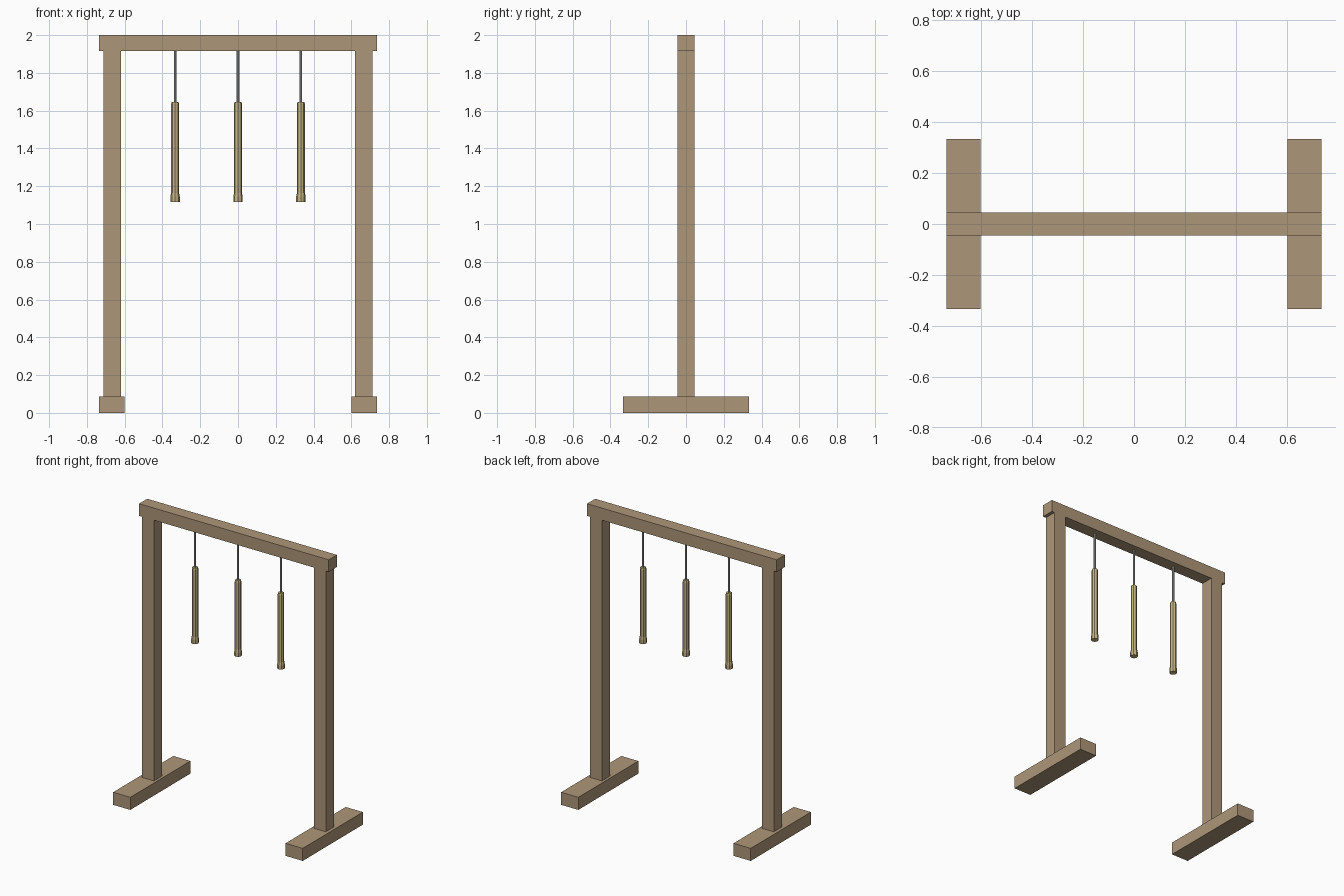
import bpy, bmesh
from math import cos, sin, tau
from mathutils import Vector

cube = bpy.data.objects.get("Cube")
if cube:
    bpy.data.objects.remove(cube, do_unlink=True)


def material(name, rgb):
    m = bpy.data.materials.new(name)
    m.use_nodes = True
    m.diffuse_color = (*rgb, 1)
    m.node_tree.nodes["Principled BSDF"].inputs["Base Color"].default_value = (*rgb, 1)
    return m


wood = material("light_wood", (0.42, 0.305, 0.19))
brass = material("pale_brass", (0.56, 0.46, 0.23))
steel = material("grey_cord", (0.45, 0.45, 0.45))


def add_object(name, bm, mat):
    bmesh.ops.recalc_face_normals(bm, faces=bm.faces)
    mesh = bpy.data.meshes.new(name)
    bm.to_mesh(mesh)
    bm.free()
    mesh.materials.append(mat)
    ob = bpy.data.objects.new(name, mesh)
    bpy.context.collection.objects.link(ob)


def box(name, low, high, mat):
    low, high = Vector(low), Vector(high)
    bm = bmesh.new()
    bmesh.ops.create_cube(bm, size=1)
    bmesh.ops.scale(bm, vec=high - low, verts=bm.verts)
    bmesh.ops.translate(bm, vec=(low + high) / 2, verts=bm.verts)
    add_object(name, bm, mat)


def turned(name, x, profile, sides, mat):
    """Closed faceted solid around a vertical axis, from (radius, z) pairs."""
    bm = bmesh.new()
    rings = [[bm.verts.new((x + r * cos(tau * i / sides), r * sin(tau * i / sides), z))
              for i in range(sides)] for r, z in profile]
    for a, b in zip(rings, rings[1:]):
        for i in range(sides):
            j = (i + 1) % sides
            bm.faces.new((a[i], a[j], b[j], b[i]))
    bm.faces.new(rings[0])
    bm.faces.new(rings[-1])
    add_object(name, bm, mat)


# Frame: crossbar, then a post and foot on each side
D = 0.045
box("crossbar", (-0.735, -D, 1.915), (0.735, D, 2), wood)
for side, s in (("left", 1), ("right", -1)):
    x0, x1 = sorted((s * 0.62, s * 0.712))
    box(side + "_post", (x0, -D, 0.088), (x1, D, 1.915), wood)
    x0, x1 = sorted((s * 0.602, s * 0.735))
    box(side + "_foot", (x0, -0.333, 0), (x1, 0.333, 0.088), wood)

# Hanging bars on thin cords
for label, x in (("right", -0.333), ("middle", 0), ("left", 0.333)):
    turned(label + "_cord", x, [(0.007, 1.64), (0.007, 1.915)], 8, steel)
    turned(label + "_hanging_bar", x,
           [(0.025, 1.117), (0.025, 1.145), (0.021, 1.165), (0.021, 1.635), (0.018, 1.647)],
           8, brass)
